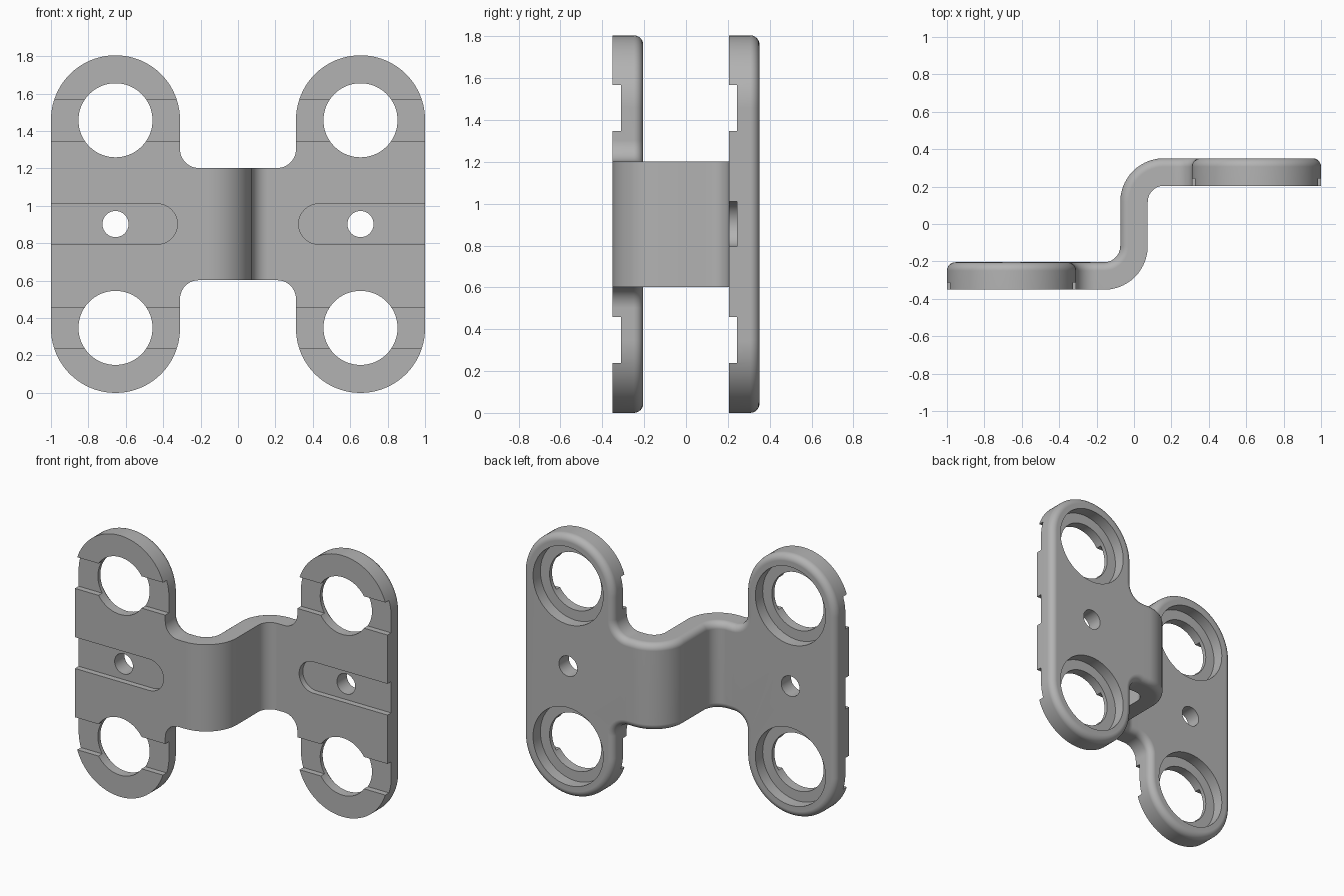
import bpy, bmesh
from math import pi, sin, cos, copysign

cube = bpy.data.objects.get("Cube")
if cube:
    bpy.data.objects.remove(cube, do_unlink=True)

# Main dimensions
T = 0.147            # sheet thickness
R, H = 0.16, 0.118   # mid-line bend radius, half length of the straight web
K = H + R * pi / 2 - R   # flat pattern length minus bent position
MID = 0.9025         # height of the symmetry line
LUG_X, LUG_Z, LUG_R = 0.655, 0.5575, 0.345
STRIP, FILLET = 0.30, 0.10
ROUND = 0.045        # rounding of the rear edge
PLATE_Y = H + R


def bend(u, d):
    """Map flat sheet position u and depth d to the S-bent x, y."""
    s, a = copysign(1, u), abs(u)
    e = d * s
    if a <= H:
        x, y = -e, a
    elif a < H + R * pi / 2:
        f = (a - H) / R
        x, y = R - (R + e) * cos(f), H + (R + e) * sin(f)
    else:
        x, y = a - K, H + R + e
    return s * x, s * y


def quarter_outline():
    """Upper right quarter of the flat outline: (u, z, normal u, normal z)."""
    n = 14
    pts = [(0, STRIP, 0, 1)]
    pts += [(H + R * pi / 2 * i / n, STRIP, 0, 1) for i in range(n + 1)]
    strip_count = len(pts) + 1
    fx = LUG_X - LUG_R - FILLET + K
    for i in range(11):
        a = -pi / 2 + pi / 2 * i / 10
        pts.append((fx + FILLET * cos(a), STRIP + FILLET + FILLET * sin(a), -cos(a), -sin(a)))
    for i in range(41):
        a = pi - pi * i / 40
        pts.append((LUG_X + K + LUG_R * cos(a), LUG_Z + LUG_R * sin(a), cos(a), sin(a)))
    return pts, strip_count


def build_bracket():
    quarter, m = quarter_outline()
    q = len(quarter)
    flip = lambda p, su, sz: (p[0] * su, p[1] * sz, p[2] * su, p[3] * sz)
    loop = quarter + [flip(p, 1, -1) for p in reversed(quarter)]
    loop += [flip(p, -1, -1) for p in quarter[1:]]
    loop += [flip(p, -1, 1) for p in reversed(quarter[1:])]

    # Rings from the sharp front edge over the rounded rear edge
    steps = [(0, -T / 2)]
    for i in range(7):
        a = pi / 2 * i / 6
        steps.append((ROUND * (1 - cos(a)), T / 2 - ROUND + ROUND * sin(a)))
    bm = bmesh.new()
    rings = []
    for inset, d in steps:
        ring = []
        for u, z, nu, nz in loop:
            x, y = bend(u - nu * inset, d)
            ring.append(bm.verts.new((x, y, MID + z - nz * inset)))
        rings.append(ring)
    count = len(loop)
    for a, b in zip(rings, rings[1:]):
        for i in range(count):
            j = (i + 1) % count
            bm.faces.new((a[i], a[j], b[j], b[i]))

    # Front and rear skins: strip quads plus one flat face per plate
    top_left = lambda i: 4 * q - 2 - i if i else 0
    low_left = lambda i: 2 * q - 1 + i
    for ring in (rings[0], rings[-1]):
        for i in range(m - 1):
            right = (i, i + 1, 2 * q - 2 - i, 2 * q - 1 - i)
            left = (top_left(i), top_left(i + 1), low_left(i + 1), low_left(i))
            for quad in (right, left):
                bm.faces.new([ring[k] for k in quad])
        bm.faces.new(ring[m - 1:2 * q - m + 1])
        bm.faces.new(ring[low_left(m - 1):top_left(m - 1) + 1])
    return bm


def prism(bm, profile, y0, y1):
    """Add a closed prism along y from an x, z profile."""
    a = [bm.verts.new((x, y0, z)) for x, z in profile]
    b = [bm.verts.new((x, y1, z)) for x, z in profile]
    bm.faces.new(a)
    bm.faces.new(b)
    for i in range(len(a)):
        j = (i + 1) % len(a)
        bm.faces.new((a[i], a[j], b[j], b[i]))


def circle(x, z, r, n=64):
    return [(x + r * cos(2 * pi * i / n), z + r * sin(2 * pi * i / n)) for i in range(n)]


def make_object(name, bm):
    bmesh.ops.recalc_face_normals(bm, faces=bm.faces)
    mesh = bpy.data.meshes.new(name)
    bm.to_mesh(mesh)
    bm.free()
    obj = bpy.data.objects.new(name, mesh)
    bpy.context.collection.objects.link(obj)
    return obj


bracket = make_object("offset_bracket", build_bracket())

# Cutters: through holes, rear counterbores, front grooves
holes, bores, grooves = bmesh.new(), bmesh.new(), bmesh.new()
for s in (-1, 1):
    y = s * PLATE_Y
    front, back = y - T / 2, y + T / 2
    prism(holes, circle(s * LUG_X, MID, 0.07, 40), front - 0.05, back + 0.05)
    for t in (-1, 1):
        z = MID + t * 0.555
        prism(holes, circle(s * LUG_X, z, 0.198), front - 0.05, back + 0.05)
        prism(bores, circle(s * LUG_X, z, 0.268), back - 0.08, back + 0.05)
        box = [(s * x, z + dz) for x, dz in ((0.25, -0.11), (1.1, -0.11), (1.1, 0.11), (0.25, 0.11))]
        prism(grooves, box, front - 0.05, front + 0.04)
    slot = [(s * 1.1, MID + 0.108)]
    for i in range(25):
        a = pi / 2 + pi * i / 24
        slot.append((s * (0.432 + 0.108 * cos(a)), MID + 0.108 * sin(a)))
    slot.append((s * 1.1, MID - 0.108))
    prism(grooves, slot, front - 0.05, front + 0.04)

bpy.context.view_layer.objects.active = bracket
for name, bm in (("counterbore_cutter", bores), ("hole_cutter", holes), ("groove_cutter", grooves)):
    cutter = make_object(name, bm)
    cutter.hide_render = True
    mod = bracket.modifiers.new(name, "BOOLEAN")
    mod.operation = "DIFFERENCE"
    mod.solver = "EXACT"
    mod.object = cutter
    bpy.ops.object.modifier_apply(modifier=mod.name)
    bpy.data.objects.remove(cutter, do_unlink=True)

# Grey metal
metal = bpy.data.materials.new("grey metal")
metal.use_nodes = True
color = (0.45, 0.45, 0.45, 1)
metal.diffuse_color = color
metal.node_tree.nodes["Principled BSDF"].inputs["Base Color"].default_value = color
bracket.data.materials.clear()
bracket.data.materials.append(metal)

# Smooth curves with crisp edges and flat plates
bpy.ops.object.select_all(action="DESELECT")
bracket.select_set(True)
bpy.ops.object.shade_smooth_by_angle(angle=pi / 6)
weighted = bracket.modifiers.new("flat_plate_normals", "WEIGHTED_NORMAL")
weighted.keep_sharp = True
